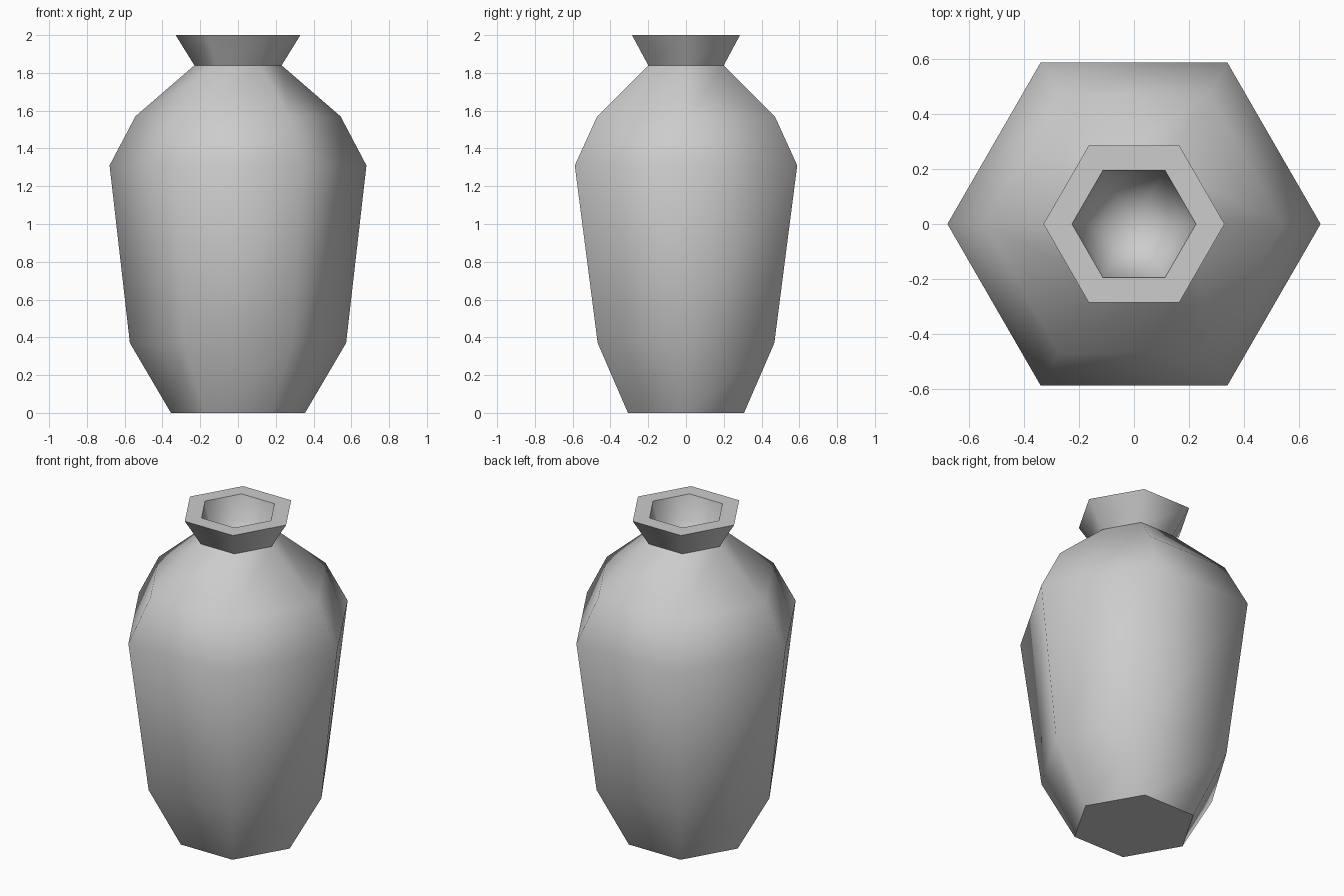
import bpy, bmesh, math

cube = bpy.data.objects.get("Cube")
if cube:
    bpy.data.objects.remove(cube, do_unlink=True)

SIDES = 6

# One plain grey clay for the whole vase
clay = bpy.data.materials.new("grey_clay")
clay.use_nodes = True
colour = (0.604, 0.604, 0.604, 1)
clay.diffuse_color = colour
clay.node_tree.nodes["Principled BSDF"].inputs["Base Color"].default_value = colour

# Profile from foot to rim and down into the mouth: radius, height, x stretch
profile = [
    (0.355, 0.0, 1), (0.54, 0.37, 1.06), (0.68, 1.31, 1), (0.543, 1.57, 1),
    (0.231, 1.84, 1), (0.33, 2.0, 1),
    (0.226, 2.0, 1), (0.19, 1.85, 1), (0.11, 1.76, 1),
]


def add_ring(bm, radius, height, stretch):
    angles = [math.tau * i / SIDES for i in range(SIDES)]
    return [bm.verts.new((radius * stretch * math.cos(a), radius * math.sin(a), height))
            for a in angles]


# Vase: hexagonal rings joined from foot to mouth
bm = bmesh.new()
rings = [add_ring(bm, *p) for p in profile]
for low, high in zip(rings, rings[1:]):
    for i in range(SIDES):
        j = (i + 1) % SIDES
        bm.faces.new((low[i], low[j], high[j], high[i]))

# Flat foot and closed bottom of the mouth
bm.faces.new(rings[0][::-1])
centre = bm.verts.new((0, 0, 1.73))
for i in range(SIDES):
    bm.faces.new((rings[-1][i], rings[-1][(i + 1) % SIDES], centre))
bmesh.ops.recalc_face_normals(bm, faces=bm.faces)

mesh = bpy.data.meshes.new("vase")
bm.to_mesh(mesh)
bm.free()
mesh.materials.append(clay)
vase = bpy.data.objects.new("vase", mesh)
bpy.context.collection.objects.link(vase)

# Smooth body with crisp foot, neck and rim
bpy.ops.object.select_all(action="DESELECT")
vase.select_set(True)
bpy.context.view_layer.objects.active = vase
bpy.ops.object.shade_smooth_by_angle(angle=math.radians(62))
